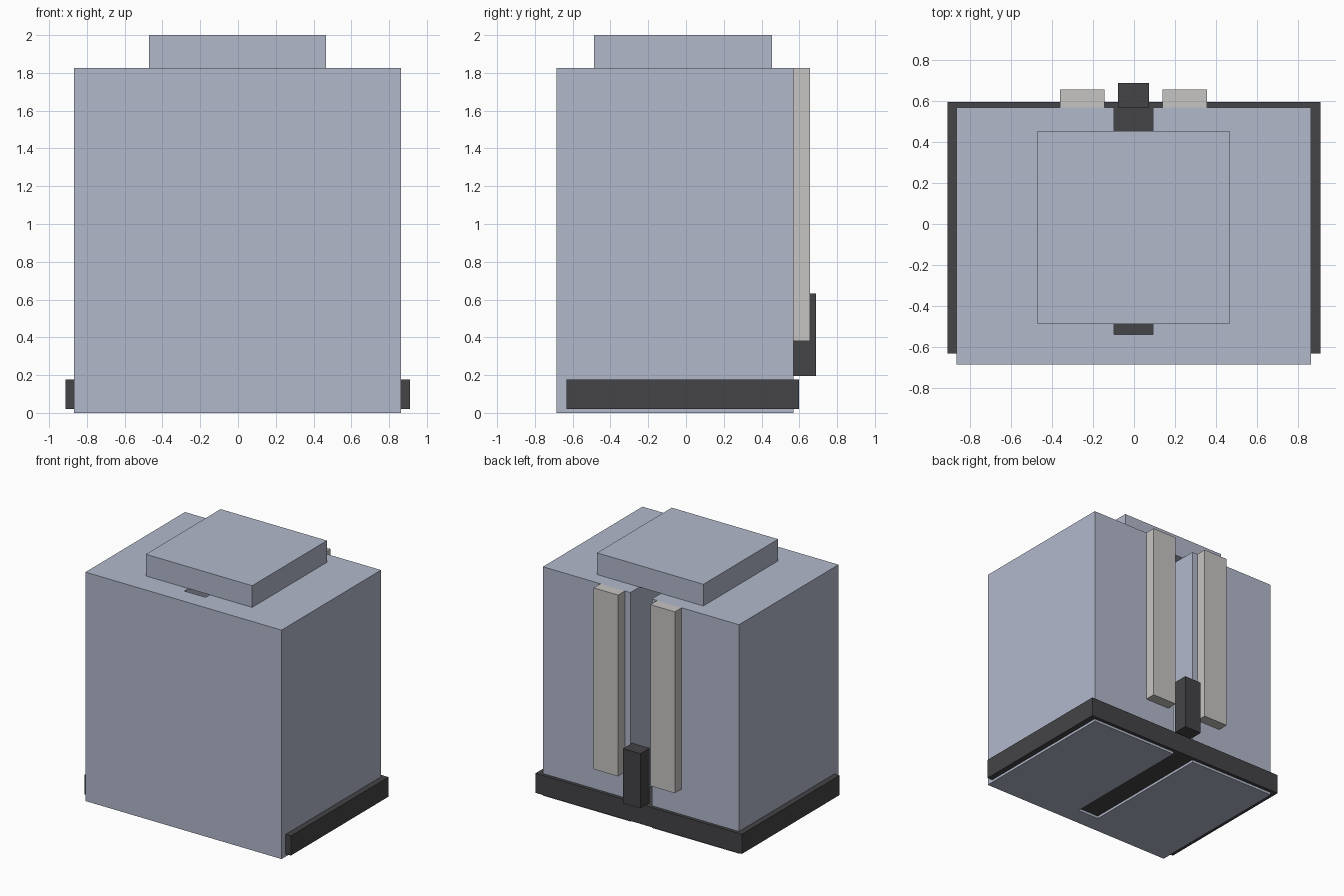
import bpy
import bmesh

default_cube = bpy.data.objects.get("Cube")
if default_cube:
    bpy.data.objects.remove(default_cube, do_unlink=True)


def material(name, rgb):
    mat = bpy.data.materials.new(name)
    mat.use_nodes = True
    colour = (*rgb, 1.0)
    mat.diffuse_color = colour
    mat.node_tree.nodes["Principled BSDF"].inputs["Base Color"].default_value = colour
    return mat


def prism(name, outline, bottom, top, mat):
    """Extrude a flat outline (x, y) from bottom to top."""
    bm = bmesh.new()
    face = bm.faces.new([bm.verts.new((x, y, bottom)) for x, y in outline])
    extruded = bmesh.ops.extrude_face_region(bm, geom=[face])["geom"]
    verts = [v for v in extruded if isinstance(v, bmesh.types.BMVert)]
    bmesh.ops.translate(bm, verts=verts, vec=(0, 0, top - bottom))
    bmesh.ops.recalc_face_normals(bm, faces=bm.faces)
    mesh = bpy.data.meshes.new(name)
    bm.to_mesh(mesh)
    bm.free()
    mesh.materials.append(mat)
    obj = bpy.data.objects.new(name, mesh)
    bpy.context.collection.objects.link(obj)
    return obj


def box(name, x, y, z, mat):
    outline = [(x[0], y[0]), (x[1], y[0]), (x[1], y[1]), (x[0], y[1])]
    return prism(name, outline, z[0], z[1], mat)


blue_grey = material("blue grey", (0.445, 0.485, 0.597))
charcoal = material("charcoal", (0.058, 0.058, 0.065))
light_grey = material("light grey", (0.571, 0.558, 0.552))

# Main block with a full-height slot open at the back
left, right, front, back = 0.864, -0.867, -0.685, 0.57
slot_left, slot_right, slot_front = 0.092, -0.097, -0.54
prism("main_block", [
    (right, front), (left, front), (left, back), (slot_left, back),
    (slot_left, slot_front), (slot_right, slot_front),
    (slot_right, back), (right, back)], 0.0, 1.827, blue_grey)

# Raised cap, bridging the slot
box("top_cap", (-0.472, 0.467), (-0.488, 0.455), (1.827, 2.0), blue_grey)

# Base band passing through the block and showing in the slot
box("base_band", (-0.912, 0.91), (-0.632, 0.597), (0.02, 0.177), charcoal)

# Pair of upright rails on the back
for side, x in (("left", (0.14, 0.357)), ("right", (-0.361, -0.145))):
    box(side + "_rail", x, (back, 0.656), (0.38, 1.827), light_grey)

# Short latch between the rails
box("back_latch", (-0.079, 0.073), (back, 0.688), (0.195, 0.632), charcoal)
